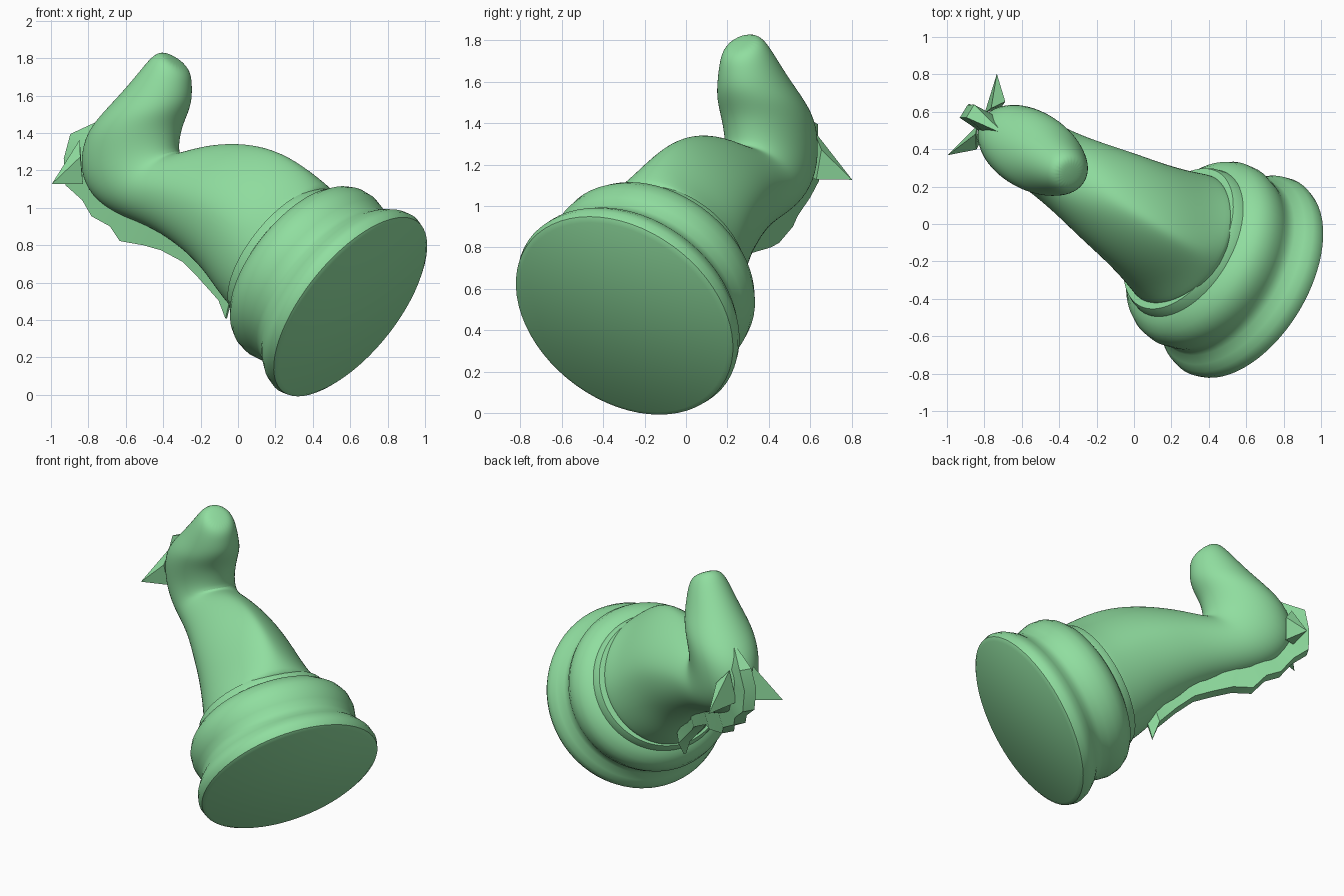
import bpy, bmesh, math
from mathutils import Matrix, Vector

cube = bpy.data.objects.get("Cube")
if cube:
    bpy.data.objects.remove(cube, do_unlink=True)

mat = bpy.data.materials.new("soft green")
mat.use_nodes = True
GREEN = (0.28, 0.73, 0.35, 1)
mat.diffuse_color = GREEN
mat.node_tree.nodes["Principled BSDF"].inputs["Base Color"].default_value = GREEN

# Local frame: x = muzzle direction, y = sideways, z = up the piece, then tipped over
side = Vector((0.516, 0.856, 0)).normalized()
level = Vector((-side.y, side.x, 0))
tilt = math.asin(0.565)
up = level * math.cos(tilt) + Vector((0, 0, math.sin(tilt)))
forward = side.cross(up)
POSE = Matrix((forward, side, up)).transposed().to_4x4()
POSE.translation = (0.58, -0.285, 0.487)


def finish(name, bm, subdiv=0, angle=40):
    bmesh.ops.recalc_face_normals(bm, faces=bm.faces)
    bm.transform(POSE)
    me = bpy.data.meshes.new(name)
    bm.to_mesh(me)
    bm.free()
    me.materials.append(mat)
    ob = bpy.data.objects.new(name, me)
    bpy.context.collection.objects.link(ob)
    if subdiv:
        mod = ob.modifiers.new("smooth", 'SUBSURF')
        mod.levels = mod.render_levels = subdiv
    bpy.ops.object.select_all(action='DESELECT')
    ob.select_set(True)
    bpy.context.view_layer.objects.active = ob
    bpy.ops.object.shade_smooth_by_angle(angle=math.radians(angle))
    return ob


def loft(rings):
    """Skin closed rings of points and cap both ends."""
    bm = bmesh.new()
    loops = [[bm.verts.new(p) for p in ring] for ring in rings]
    n = len(loops[0])
    for a, b in zip(loops, loops[1:]):
        for i in range(n):
            j = (i + 1) % n
            bm.faces.new((a[i], a[j], b[j], b[i]))
    bm.faces.new(loops[0])
    bm.faces.new(loops[-1])
    return bm


# Turned base: radius, height
base_profile = [(.555, -.045), (.58, -.03), (.59, .005), (.58, .045), (.555, .085),
                (.52, .125), (.51, .17), (.524, .215), (.535, .27), (.528, .33),
                (.505, .375), (.465, .415), (.435, .43), (.428, .46), (.415, .485), (.36, .49)]
SEG = 64
finish("turned_base", loft([[(r * math.cos(2 * math.pi * i / SEG), r * math.sin(2 * math.pi * i / SEG), z)
                             for i in range(SEG)] for r, z in base_profile]))

# Neck and head: back x, back z, front x, front z, half width, chest keel
sections = [(-.42, .42, .43, .42, .40, 0), (-.41, .5, .445, .49, .385, .2),
            (-.395, .62, .455, .6, .35, .5), (-.34, .8, .44, .8, .31, .6),
            (-.325, 1.0, .36, 1.0, .275, .6), (-.34, 1.2, .22, 1.19, .225, .4),
            (-.40, 1.4, .08, 1.31, .195, .1), (-.425, 1.57, .06, 1.335, .195, 0),
            (-.375, 1.74, .11, 1.37, .20, 0), (-.18, 1.84, .19, 1.405, .215, 0),
            (0, 1.81, .27, 1.415, .205, 0), (.16, 1.775, .34, 1.43, .17, 0),
            (.33, 1.75, .41, 1.475, .135, 0), (.44, 1.735, .45, 1.51, .105, 0),
            (.475, 1.69, .47, 1.56, .06, 0)]


def section_ring(bx, bz, fx, fz, w, keel, n=24):
    ring = []
    for i in range(n):
        t = 2 * math.pi * i / n
        c, s = math.cos(t), math.sin(t)
        k = (1 + c) / 2
        y = s
        if c > 0:
            y = (1 - keel) * s + keel * math.copysign(1 - c ** 1.5, s)
        ring.append((bx + (fx - bx) * k, w * y, bz + (fz - bz) * k))
    return ring


finish("neck_and_head", loft([section_ring(*s) for s in sections]), subdiv=2, angle=60)

# Mane ridge: outer x, outer z, inner x, inner z, sideways wave
mane_path = [(-.49, .575, -.35, .62, 0), (-.43, .66, -.3, .7, .02), (-.385, .83, -.27, .84, -.02),
             (-.385, .96, -.26, .97, .015), (-.40, 1.09, -.27, 1.1, -.015),
             (-.45, 1.21, -.3, 1.2, .015), (-.505, 1.33, -.33, 1.32, -.015),
             (-.485, 1.44, -.33, 1.42, .015), (-.495, 1.55, -.33, 1.52, -.015),
             (-.465, 1.66, -.3, 1.6, .01), (-.455, 1.785, -.28, 1.68, 0),
             (-.34, 1.87, -.24, 1.7, -.01), (-.215, 1.92, -.16, 1.72, .01),
             (-.05, 1.815, -.05, 1.76, 0)]
mane_rings = []
for i, (ox, oz, ix, iz, wave) in enumerate(mane_path):
    w = .01 if i in (0, len(mane_path) - 1) else .05
    mane_rings.append([(ox, wave - w * .8, oz), (ox, wave + w * .8, oz), (ix, w * 1.2, iz), (ix, -w * 1.2, iz)])
finish("mane", loft(mane_rings), angle=35)

# Pointed ears, mirrored
for name, s in (("left_ear", 1), ("right_ear", -1)):
    bm = bmesh.new()
    root = [bm.verts.new(p) for p in ((-.19, s * .08, 1.83), (-.38, s * .04, 1.72),
                                      (-.36, s * .12, 1.66), (-.24, s * .15, 1.74))]
    tip = bm.verts.new((-.425, s * .254, 1.753))
    bm.faces.new(root)
    for i in range(4):
        bm.faces.new((root[i], root[(i + 1) % 4], tip))
    finish(name, bm, angle=20)
